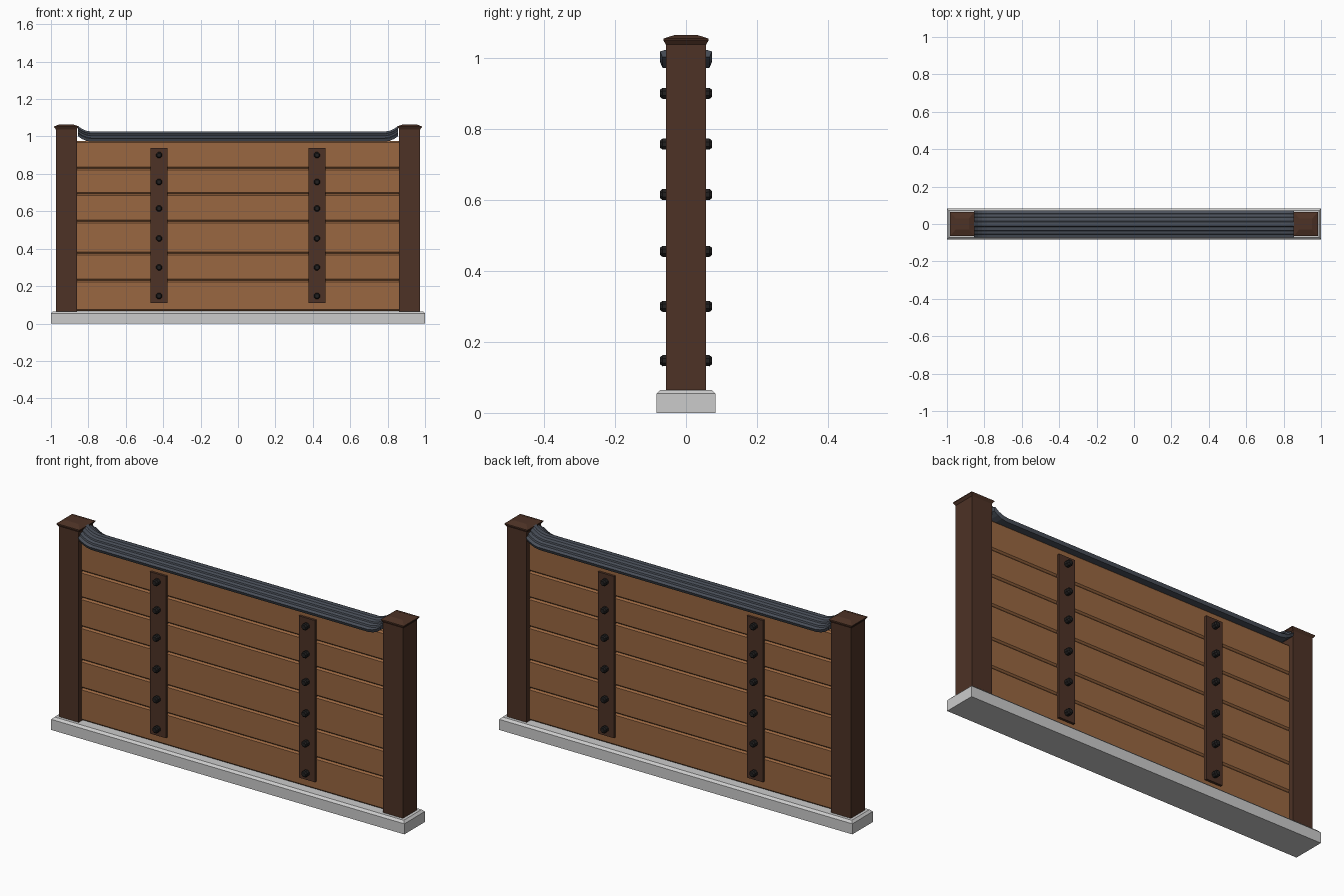
import bpy, bmesh, math
from mathutils import Matrix

if "Cube" in bpy.data.objects:
    bpy.data.objects.remove(bpy.data.objects["Cube"])


def material(name, rgb):
    m = bpy.data.materials.new(name)
    m.diffuse_color = (*rgb, 1)
    m.use_nodes = True
    m.node_tree.nodes["Principled BSDF"].inputs["Base Color"].default_value = m.diffuse_color
    return m


PLANK = material("plank_wood", (0.32, 0.135, 0.052))
DARK = material("dark_wood", (0.075, 0.032, 0.019))
SLATE = material("slate", (0.07, 0.082, 0.105))
IRON = material("iron", (0.015, 0.014, 0.014))


def finish(name, bm, mat=None):
    bmesh.ops.recalc_face_normals(bm, faces=bm.faces)
    me = bpy.data.meshes.new(name)
    bm.to_mesh(me)
    bm.free()
    ob = bpy.data.objects.new(name, me)
    bpy.context.collection.objects.link(ob)
    if mat:
        me.materials.append(mat)
    return ob


def loft(name, rings, mat=None):
    bm = bmesh.new()
    vs = [[bm.verts.new(p) for p in r] for r in rings]
    n = len(rings[0])
    for a, b in zip(vs, vs[1:]):
        for i in range(n):
            j = (i + 1) % n
            bm.faces.new((a[i], a[j], b[j], b[i]))
    bm.faces.new(vs[0])
    bm.faces.new(vs[-1])
    return finish(name, bm, mat)


def stack(name, cx, levels, mat=None):
    """Rectangular rings (half x, half y, z) joined upward."""
    return loft(name, [[(cx - a, -b, z), (cx + a, -b, z), (cx + a, b, z), (cx - a, b, z)]
                       for a, b, z in levels], mat)


# Stone footing with chamfered top
stack("stone_base", 0, [(1, 0.083, 0), (1, 0.083, 0.054), (0.989, 0.072, 0.065)])

# End posts with flared caps
for side, s in (("left", -1), ("right", 1)):
    x = s * 0.918
    stack(side + "_post", x, [(0.056, 0.057, 0.06), (0.056, 0.057, 1.042)], DARK)
    stack(side + "_post_cap", x, [(0.056, 0.057, 1.038), (0.065, 0.064, 1.05),
                                  (0.065, 0.064, 1.054), (0.035, 0.03, 1.065)], DARK)

# Horizontal planks with chamfered long edges
seams = [0.066, 0.231, 0.374, 0.545, 0.693, 0.829, 0.976]
Y, C = 0.034, 0.008
for i, (z0, z1) in enumerate(zip(seams, seams[1:])):
    sec = [(-Y, z0 + C), (-Y + C, z0), (Y - C, z0), (Y, z0 + C),
           (Y, z1 - C), (Y - C, z1), (-Y + C, z1), (-Y, z1 - C)]
    loft(f"plank_{i + 1}", [[(x, y, z) for y, z in sec] for x in (-0.864, 0.864)], PLANK)

# Vertical straps and bolts on both faces
bolt_z = [0.147, 0.30, 0.455, 0.615, 0.757, 0.90]
bolt_profile = [(0.016, 0.04), (0.017, 0.066), (0.011, 0.073)]
for side, s in (("left", -1), ("right", 1)):
    for face, f in (("front", -1), ("back", 1)):
        x = s * 0.422
        bm = bmesh.new()
        bmesh.ops.create_cube(bm, size=1, matrix=Matrix.Translation((x, f * 0.038, 0.524))
                              @ Matrix.Diagonal((0.091, 0.016, 0.828, 1)))
        finish(f"{side}_{face}_strap", bm, DARK)
        for k, z in enumerate(bolt_z):
            angles = [math.tau * (a + 0.5) / 8 for a in range(8)]
            loft(f"{side}_{face}_bolt_{k + 1}",
                 [[(x + r * math.cos(a), f * y, z + r * math.sin(a)) for a in angles]
                  for r, y in bolt_profile], IRON)

# Stepped slate coping, swept upward at the ends
half = [(0.066, 0.972), (0.073, 0.988), (0.056, 0.993), (0.054, 1.002), (0.037, 1.006),
        (0.035, 1.013), (0.016, 1.016), (0.011, 1.026)]
sec = half + [(-y, z) for y, z in reversed(half)]
rise = [(0.785, 0), (0.812, 0.005), (0.835, 0.015), (0.856, 0.03)]
path = [(-x, d) for x, d in reversed(rise)] + rise
loft("slate_coping", [[(x, y, z + d) for y, z in sec] for x, d in path], SLATE)
